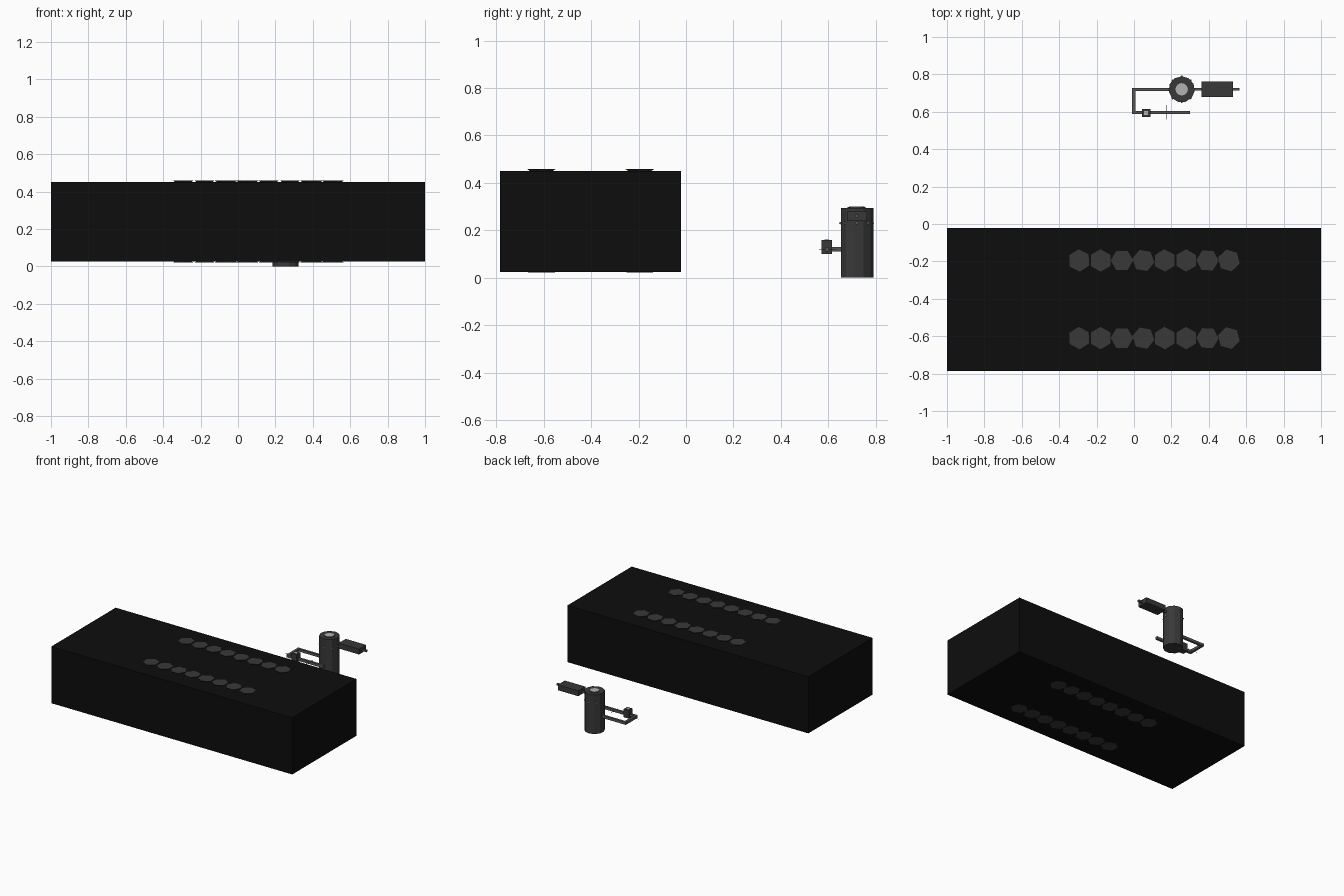
import bpy
from math import radians, cos, sin, pi

if "Cube" in bpy.data.objects:
    bpy.data.objects.remove(bpy.data.objects["Cube"])


def mat(name, v):
    m = bpy.data.materials.new(name)
    m.diffuse_color = (v, v, v, 1)
    m.use_nodes = True
    m.node_tree.nodes["Principled BSDF"].inputs["Base Color"].default_value = m.diffuse_color
    return m


BLACK, DARK, GREY, LIGHT = mat("black", .004), mat("dark_grey", .04), mat("mid_grey", .09), mat("light_grey", .45)


def finish(name, m):
    o = bpy.context.object
    o.name = name
    o.data.materials.append(m)
    return o


def box(name, x, y, z, m):
    # x, y, z are (min, max) pairs
    bpy.ops.mesh.primitive_cube_add(size=1, location=[sum(p) / 2 for p in (x, y, z)])
    o = finish(name, m)
    o.scale = [p[1] - p[0] for p in (x, y, z)]
    return o


def cone(name, x, y, z0, z1, r0, r1, n, m, turn=0):
    bpy.ops.mesh.primitive_cone_add(vertices=n, radius1=r0, radius2=r1, depth=z1 - z0,
                                    location=(x, y, (z0 + z1) / 2), rotation=(0, 0, radians(turn)))
    return finish(name, m)


# Large block
box("main_block", (-1, 1), (-.785, -.022), (.025, .45), BLACK)

# Two rows of flared six-sided caps, above and below the block
turns = [3, 0, 30, 20, 2, 0, 28, 14]
for y in (-.195, -.61):
    for i, t in enumerate(turns):
        x = -.293 + i * .1143
        cone("top_cap", x, y, .448, .458, .045, .06, 6, DARK, t)
        cone("bottom_cap", x, y, .021, .027, .06, .05, 6, DARK, t)

# Upright canister with lid disc and ring of studs
CX, CY = .255, .72
cone("canister", CX, CY, 0, .295, .07, .07, 11, DARK)
cone("lid_rim", CX, CY, .29, .298, .038, .038, 16, DARK)
cone("lid_disc", CX, CY, .295, .3, .033, .033, 16, LIGHT)
for i in range(8):
    a = i * pi / 4
    bpy.ops.mesh.primitive_uv_sphere_add(segments=8, ring_count=6, radius=.005,
                                         location=(CX + .069 * cos(a), CY + .069 * sin(a), .23))
    finish("stud", LIGHT)

# Side grip on a rod
box("grip_rod", (.31, .565), (.713, .727), (.253, .267), GREY)
box("grip", (.36, .53), (.679, .763), (.24, .28), DARK)

# Bent arm
Z = (.11, .13)
box("arm_inner", (-.01, .2), (.712, .728), Z, GREY)
box("arm_cross", (-.01, .008), (.587, .728), Z, GREY)
box("arm_outer", (-.01, .3), (.587, .603), Z, GREY)
box("arm_slider", (.042, .087), (.572, .616), (.1, .16), DARK)
box("arm_slider_top", (.054, .075), (.584, .604), (.158, .162), LIGHT)

# Thin cross wires
box("wire_x", (-.04, .04), (.619, .621), (.119, .121), GREY)
box("wire_y", (.174, .176), (.56, .635), (.119, .121), GREY)
